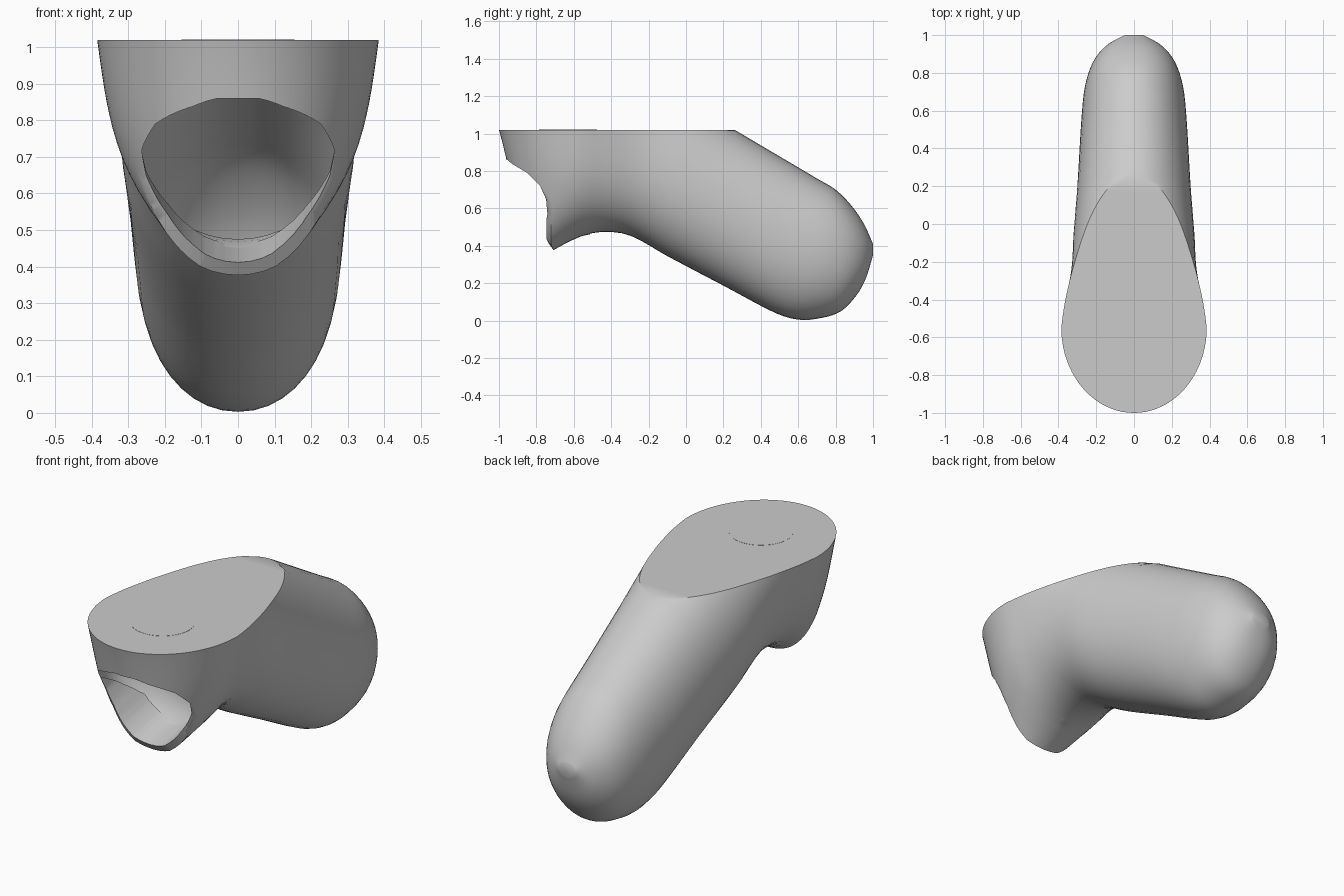
import bpy, bmesh, math

if "Cube" in bpy.data.objects:
    bpy.data.objects.remove(bpy.data.objects["Cube"])

TOP, JOIN, TIP = 1.02, -0.55, 0.26
ROWS, ARC, STEPS = 22, 40, 44

grey = bpy.data.materials.new("plain grey")
grey.use_nodes = True
grey.diffuse_color = (0.6, 0.6, 0.6, 1)
grey.node_tree.nodes["Principled BSDF"].inputs["Base Color"].default_value = (0.6, 0.6, 0.6, 1)


def curve(keys, y):
    """Smooth interpolation through (y, value) keys."""
    n = len(keys)
    i = max(0, min(n - 2, sum(k[0] <= y for k in keys) - 1))

    def slope(j):
        a, b = keys[max(j - 1, 0)], keys[min(j + 1, n - 1)]
        return (b[1] - a[1]) / (b[0] - a[0])
    (y0, a), (y1, b) = keys[i], keys[i + 1]
    h = y1 - y0
    t = (y - y0) / h
    return (a * (1 + 2 * t) * (1 - t) ** 2 + b * t * t * (3 - 2 * t)
            + h * slope(i) * t * (1 - t) ** 2 + h * slope(i + 1) * t * t * (t - 1))


# Side and plan outlines of the slanted body
BOTTOM = [(-.55, .455), (-.45, .475), (-.3, .455), (-.1, .345), (.2, .187), (.48, .04),
          (.6, .005), (.7, .01), (.82, .045), (.9, .12), (.96, .22), (1, .35)]
CROWN = [(-.55, 1.5), (.26, 1.02), (.7, .76), (.8, .70), (.88, .62), (.95, .52), (1, .41)]
WIDTH = [(-.55, .35), (-.25, .335), (.2, .30), (.6, .275), (.75, .255), (.87, .21), (.95, .14), (1, .05)]
PLATE = [(-.55, .385), (-.38, .367), (-.22, .335), (0, .27), (.26, .2)]


def section(y):
    """Half cross-section at y, from keel to top, as (x, z, height fraction)."""
    low, crown, wide = curve(BOTTOM, y), curve(CROWN, y), curve(WIDTH, y)
    if abs(y - TIP) < 1e-6:
        crown = TOP
    high = min(crown, TOP)
    blend = max(0, min(1, (y - JOIN) / 0.5))
    blend = blend * blend * (3 - 2 * blend)
    points = []
    for r in range(ROWS + 1):
        v = (1 - math.cos(math.pi * r / ROWS)) / 2
        z = low + (high - low) * v
        u = abs(2 * (z - low) / (crown - low) - 1)
        oval = wide * max(0, 1 - u ** 2.1) ** (1 / 2.1)
        flare = curve(PLATE, min(y, TIP)) * (.8 + .2 * v) * math.sqrt(1 - (1 - v) ** 3.5)
        x = flare + (oval - flare) * blend
        if r == 0 or (r == ROWS and y >= TIP - 1e-6):
            x = 0
        points.append((x, z, v))
    return points


def skin(bm, grid):
    rows = [[bm.verts.new(p) for p in row] for row in grid]
    for a, b in zip(rows, rows[1:]):
        for i in range(len(a) - 1):
            bm.faces.new((a[i], a[i + 1], b[i + 1], b[i]))


def make(name, bm):
    mesh = bpy.data.meshes.new(name)
    bm.to_mesh(mesh)
    bm.free()
    mesh.materials.append(grey)
    obj = bpy.data.objects.new(name, mesh)
    bpy.context.collection.objects.link(obj)
    return obj


# Slanted body behind the join
bm = bmesh.new()
stations = [JOIN + (1 - JOIN) * (1 - (1 - i / STEPS) ** 1.5) for i in range(STEPS + 1)]
stations = sorted([s for s in stations if abs(s - TIP) > .012] + [TIP])
grid = []
for y in stations:
    half = section(y)
    grid.append([(-x, y, z) for x, z, v in reversed(half)] + [(x, y, z) for x, z, v in half[1:]])
skin(bm, grid)

# Rounded front under the plate
grid = []
for x, z, v in section(JOIN):
    depth = .36 + .09 * max(0, min(1, (z - .7) / .32))
    row = []
    for i in range(ARC + 1):
        a = math.pi * i / ARC
        f = depth * math.sin(a)
        row.append((x * math.cos(a), JOIN - f, z - (1 - v) ** 2 * (.4 * f + .6 * f * f)))
    grid.append(row)
skin(bm, grid)

# Flat top and closed end
bmesh.ops.remove_doubles(bm, verts=bm.verts, dist=1e-5)
bmesh.ops.dissolve_degenerate(bm, edges=bm.edges, dist=1e-6)
bmesh.ops.holes_fill(bm, edges=[e for e in bm.edges if e.is_boundary], sides=0)
bmesh.ops.recalc_face_normals(bm, faces=bm.faces)
body = make("body", bm)

# Mouth cutter, a curved side profile pushed through the front
profile = [(-1.2, .86), (-.955, .86), (-.93, .838), (-.85, .79), (-.78, .72), (-.738, .64),
           (-.72, .55), (-.722, .46), (-.72, .4), (-.70, .36), (-.69, .1), (-1.2, .1)]
bm = bmesh.new()
face = bm.faces.new([bm.verts.new((-.6, y, z)) for y, z in profile])
side = bmesh.ops.extrude_face_region(bm, geom=[face])["geom"]
bmesh.ops.translate(bm, vec=(1.2, 0, 0), verts=[g for g in side if isinstance(g, bmesh.types.BMVert)])
bmesh.ops.recalc_face_normals(bm, faces=bm.faces)
cutter = make("mouth_cutter", bm)
cutter.hide_render = True

cut = body.modifiers.new("mouth", "BOOLEAN")
cut.operation, cut.solver, cut.object = "DIFFERENCE", "EXACT", cutter
bpy.context.view_layer.update()
mesh = bpy.data.meshes.new_from_object(body.evaluated_get(bpy.context.evaluated_depsgraph_get()))
body.modifiers.clear()
bpy.data.objects.remove(cutter)

# Open the mouth and turn its lower rim into a lip
bm = bmesh.new()
bm.from_mesh(mesh)
caps = [f for f in bm.faces if abs(f.normal.x) < 1e-3 and f.calc_center_median().y < -.66
        and f.calc_center_median().z < .95]
bmesh.ops.delete(bm, geom=caps, context="FACES")
rim = [e for e in bm.edges if e.is_boundary]
for shrink, forward, up in ((.1, -.025, .035), (0, .22, .05)):
    new = bmesh.ops.extrude_edge_only(bm, edges=rim)["geom"]
    rim = [g for g in new if isinstance(g, bmesh.types.BMEdge)]
    for vert in {v for e in rim for v in e.verts}:
        k = max(0, min(1, (.72 - vert.co.z) / .2))
        vert.co.x *= 1 - shrink * k
        vert.co.y += forward * k
        vert.co.z += up * max(0, min(1, (.72 - vert.co.z) / .3))
    rim = [e for e in rim if e.is_boundary]
bmesh.ops.remove_doubles(bm, verts=bm.verts, dist=1e-5)
bm.to_mesh(mesh)
bm.free()
body.data = mesh

# Round disc set in the flat top
bm = bmesh.new()
bmesh.ops.create_cone(bm, cap_ends=True, segments=48, radius1=.155, radius2=.155, depth=.004)
bmesh.ops.translate(bm, vec=(0, -.63, TOP - .001), verts=bm.verts)
disc = make("top_disc", bm)

for obj in (body, disc):
    obj.select_set(True)
bpy.context.view_layer.objects.active = body
bpy.ops.object.shade_smooth_by_angle(angle=math.radians(40))
